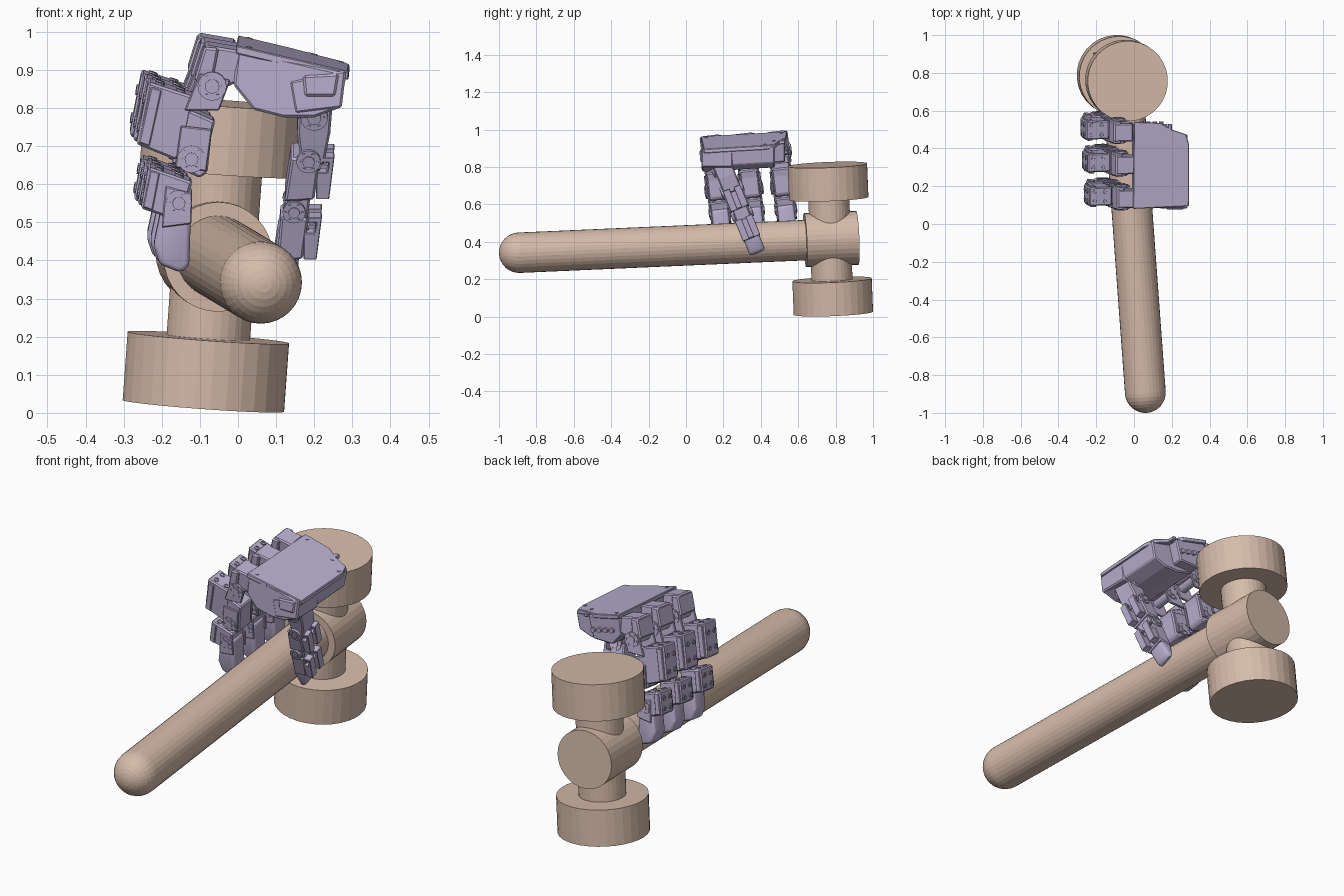
import bpy, bmesh, math
from mathutils import Matrix, Vector

if "Cube" in bpy.data.objects:
    bpy.data.objects.remove(bpy.data.objects["Cube"])


def material(name, color):
    m = bpy.data.materials.new(name)
    m.diffuse_color = color
    m.use_nodes = True
    m.node_tree.nodes["Principled BSDF"].inputs["Base Color"].default_value = m.diffuse_color
    return m


TAN = material("tan", (0.67, 0.50, 0.40, 1))
LILAC = material("lilac", (0.48, 0.43, 0.62, 1))


def finish(name, bm, mat, bevel=0, segs=1):
    bmesh.ops.remove_doubles(bm, verts=bm.verts, dist=1e-5)
    bmesh.ops.recalc_face_normals(bm, faces=bm.faces)
    me = bpy.data.meshes.new(name)
    bm.to_mesh(me)
    bm.free()
    ob = bpy.data.objects.new(name, me)
    bpy.context.collection.objects.link(ob)
    me.materials.append(mat)
    if bevel:
        mod = ob.modifiers.new("bevel", 'BEVEL')
        mod.width, mod.segments = bevel, segs
        if segs > 1:
            for p in me.polygons:
                p.use_smooth = True
    return ob


def lathe(name, profile, origin, direction, n=32, mat=TAN):
    """Revolve (radius, height) points about an axis."""
    bm = bmesh.new()
    rot = Vector(direction).to_track_quat('Z', 'Y').to_matrix()
    rings = []
    for r, h in profile:
        rings.append([bm.verts.new(Vector(origin) + rot @ Vector(
            (r * math.cos(2 * math.pi * i / n), r * math.sin(2 * math.pi * i / n), h)))
            for i in range(n)])
    for a, b in zip(rings, rings[1:]):
        for i in range(n):
            j = (i + 1) % n
            bm.faces.new((a[i], a[j], b[j], b[i]))
    for ring in (rings[0], rings[-1]):
        bm.faces.new(ring)
    return finish(name, bm, mat)


def prism(name, pts, y0, y1, M=Matrix(), bevel=0.006, segs=1):
    """Extrude an x-z outline from y0 to y1, then place it with M."""
    bm = bmesh.new()
    a, b = [[bm.verts.new(M @ Vector((x, y, z))) for x, z in pts] for y in (y0, y1)]
    bm.faces.new(a)
    bm.faces.new(b)
    for i in range(len(pts)):
        j = (i + 1) % len(pts)
        bm.faces.new((a[i], a[j], b[j], b[i]))
    return finish(name, bm, LILAC, bevel, segs)


def circle(x, z, r, n=16):
    return [(x + r * math.cos(2 * math.pi * i / n), z + r * math.sin(2 * math.pi * i / n))
            for i in range(n)]


def turn(x, y, z, angle):
    """Tilt about the x axis with the part's own y = 0 placed at y."""
    return Matrix.Translation((x, y, z)) @ Matrix.Rotation(angle, 4, 'X') @ Matrix.Translation((0, 0, -z))


def joint(name, x, z, r, w, M):
    """Hinge: round side plates with a raised hub and screw dots."""
    for s in (-1, 1):
        side = lambda label, pts, a, b: prism(name + label, pts, *sorted((s * a, s * b)), M, 0)
        side("_plate", circle(x, z, r), w - 0.010, w)
        side("_hub", circle(x, z, r * 0.5, 12), w, w + 0.004)
        for k in range(6):
            t = k * math.pi / 3
            side("_screw", circle(x + 0.75 * r * math.cos(t), z + 0.75 * r * math.sin(t), r * 0.13, 6),
                 w, w + 0.003)
    prism(name + "_pin", circle(x, z, r * 0.7), -w, w, M, 0)


def screws(name, p, q, w, M):
    """Four studs on the outer face between outline points p and q."""
    p, q = Vector((p[0], 0, p[1])), Vector((q[0], 0, q[1]))
    d = (q - p).normalized()
    n = Vector((-d.z, 0, d.x))
    for f in (0.25, 0.7):
        for y in (-w, w):
            o = p.lerp(q, f) + Vector((0, y, 0))
            lathe(name, [(0.012, -0.004), (0.012, 0.005), (0.006, 0.005), (0.006, 0.001)],
                  M @ o, M.to_3x3() @ n, 10, LILAC)


# Hammer head: two drums on a neck, with the collar crossing it
centre = Vector((-0.062, 0.772, 0.415))
head_axis = (0.045, -0.025, 0.62)
R, N, L, D = 0.213, 0.11, 0.398, 0.218
lathe("hammer_head", [(R, -L), (R, -D), (N, -D), (N, D), (R, D), (R, L)], centre, head_axis)
butt = Vector((0.06, -0.892, 0.342))
shaft = centre - butt
lathe("handle_collar", [(0.144, -0.136), (0.144, 0.145)], centre, shaft)
# Handle with a domed end
dome = [(0.108 * math.sin(math.pi / 2 * i / 8), -0.108 * math.cos(math.pi / 2 * i / 8))
        for i in range(9)]
dome[0] = (0.0015, -0.108)
lathe("handle", dome + [(0.108, shaft.length)], butt, shaft)

# Palm cover: flat sloping plate seen from the top
slope = Matrix(((1, 0, 0, 0), (0, 0, 1, 0), (-0.235, 1, 0.06, 0.958), (0, 0, 0, 1)))
prism("palm_cover", [(-0.005, 0.08), (0.29, 0.095), (0.292, 0.42), (0.275, 0.475), (0.20, 0.50),
                     (0.14, 0.535), (0.0, 0.54)], -0.022, 0, slope, 0.003)
for x, y in ((0.03, 0.11), (0.27, 0.42), (0.03, 0.51), (0.20, 0.47)):
    prism("cover_screw", circle(x, y, 0.008, 10), 0, 0.003, slope, 0)
# Palm body: front outline pulled back
rise = Matrix(((1, 0, 0, 0), (0, 1, 0, 0), (0, 0.06, 1, -0.005), (0, 0, 0, 1)))
prism("palm_body", [(0.0, 0.955), (0.285, 0.89), (0.268, 0.80), (0.20, 0.775), (0.12, 0.775),
                    (0.04, 0.795), (-0.012, 0.86)], 0.086, 0.475, rise)
prism("palm_rear", [(0.0, 0.95), (0.18, 0.91), (0.15, 0.80), (0.04, 0.80), (-0.01, 0.86)],
      0.47, 0.53, rise)
lathe("palm_front_screw", [(0.008, 0), (0.008, 0.005)], (0.095, 0.088, 0.925), (0, -1, 0), 12, LILAC)
for i in range(4):
    lathe("rear_connector", [(0.012, 0), (0.012, 0.018)], (0.04 + i * 0.035, 0.525, 0.90 - i * 0.008),
          (0, 1, 0), 10, LILAC)
prism("cable_tab", [(0.18, 0.49), (0.20, 0.49), (0.20, 0.53), (0.18, 0.53)], -0.02, 0.0, slope, 0.003)

# Three fingers
servo_a = [(-0.235, 0.875), (-0.115, 0.835), (-0.145, 0.685), (-0.165, 0.668), (-0.267, 0.71)]
servo_b = [(-0.235, 0.65), (-0.12, 0.61), (-0.15, 0.505), (-0.255, 0.54)]
for k, y in enumerate((0.152, 0.33, 0.503)):
    M = turn(-0.009 * k, y, 0.8, math.radians(7)) 
    M = Matrix.Translation((0, 0, 0.011 * k)) @ M
    # knuckle
    prism("knuckle_motor", [(-0.085, 0.972), (0.012, 0.955), (0.012, 0.88), (-0.03, 0.86),
                            (-0.108, 0.89)], -0.048, 0.048, M)
    prism("knuckle_cap", [(-0.088, 0.968), (-0.05, 0.964), (-0.07, 0.86), (-0.115, 0.88)],
          -0.06, 0.06, M)
    for s in (-1, 1):
        yy = sorted((s * 0.05, s * 0.062))
        prism("knuckle_bracket", [(-0.10, 0.90), (-0.02, 0.88), (-0.05, 0.80), (-0.14, 0.80)], *yy, M, 0.003)
        prism("middle_bracket", [(-0.15, 0.76), (-0.068, 0.75), (-0.083, 0.64), (-0.165, 0.65)], *yy, M, 0.003)
        prism("tip_bracket", [(-0.19, 0.60), (-0.12, 0.58), (-0.122, 0.50), (-0.20, 0.49)],
              *sorted((s * 0.044, s * 0.054)), M, 0.003)
        # raised frames on the motor sides
        prism("motor_rim", [(-0.228, 0.862), (-0.20, 0.853), (-0.232, 0.705), (-0.26, 0.715)],
              *sorted((s * 0.045, s * 0.056)), M, 0.003)
        prism("motor_rim", [(-0.23, 0.642), (-0.205, 0.635), (-0.224, 0.535), (-0.25, 0.545)],
              *sorted((s * 0.045, s * 0.056)), M, 0.003)
    joint("knuckle_joint", -0.068, 0.865, 0.038, 0.066, M)
    # upper segment
    prism("upper_motor", servo_a, -0.049, 0.049, M)
    screws("upper_motor_screw", servo_a[0], servo_a[1], 0.025, M)
    screws("upper_motor_screw", servo_a[4], servo_a[0], 0.025, M)
    prism("upper_link", [(-0.15, 0.81), (-0.06, 0.77), (-0.07, 0.73), (-0.08, 0.635), (-0.10, 0.62),
                         (-0.165, 0.65)], -0.048, 0.048, M)
    joint("middle_joint", -0.122, 0.672, 0.036, 0.065, M)
    # lower segment
    prism("lower_motor", servo_b, -0.049, 0.049, M)
    screws("lower_motor_screw", servo_b[0], servo_b[1], 0.025, M)
    screws("lower_motor_screw", servo_b[3], servo_b[0], 0.025, M)
    joint("tip_joint", -0.155, 0.555, 0.034, 0.057, M)
    prism("fingertip", [(-0.19, 0.59), (-0.122, 0.57), (-0.128, 0.385), (-0.15, 0.368),
                        (-0.205, 0.39), (-0.222, 0.44)], -0.045, 0.045, M, 0.018, 3)

# Thumb
prism("thumb_mount", [(0.135, 0.87), (0.284, 0.90), (0.272, 0.80), (0.15, 0.785)], 0.082, 0.25)
prism("thumb_mount_cap", [(0.17, 0.885), (0.265, 0.89), (0.255, 0.83), (0.175, 0.83)], 0.076, 0.09)
T = turn(0, 0.218, 0.75, math.radians(22))
prism("thumb_base_motor", [(0.16, 0.86), (0.25, 0.855), (0.242, 0.75), (0.225, 0.66), (0.165, 0.67),
                           (0.155, 0.75)], -0.05, 0.05, T)
upper = [(0.14, 0.685), (0.215, 0.68), (0.20, 0.565), (0.122, 0.56)]
lower = [(0.112, 0.515), (0.185, 0.51), (0.17, 0.395), (0.102, 0.39)]
prism("thumb_upper_motor", upper, -0.056, 0.056, T)
prism("thumb_link", [(0.13, 0.60), (0.195, 0.60), (0.18, 0.49), (0.115, 0.49)], -0.042, 0.042, T)
prism("thumb_lower_motor", lower, -0.05, 0.05, T)
screws("thumb_motor_screw", upper[1], upper[2], 0.03, T)
screws("thumb_motor_screw", lower[1], lower[2], 0.026, T)
joint("thumb_base_joint", 0.20, 0.80, 0.036, 0.062, T)
joint("thumb_upper_joint", 0.185, 0.675, 0.032, 0.06, T)
joint("thumb_lower_joint", 0.147, 0.53, 0.030, 0.056, T)
# outer cable clips: open frames standing off the motors
for x, z in ((0.205, 0.565), (0.172, 0.395)):
    clip = [(x, z), (x + 0.034, z), (x + 0.048, z + 0.118), (x + 0.012, z + 0.118),
            (x + 0.011, z + 0.104), (x + 0.034, z + 0.104), (x + 0.029, z + 0.075), (x, z + 0.075)]
    for s in (-1, 1):
        prism("thumb_clip", clip, *sorted((s * 0.012, s * 0.05)), T, 0.002)
prism("thumb_tip", [(0.108, 0.49), (0.168, 0.48), (0.158, 0.37), (0.14, 0.315), (0.112, 0.303),
                    (0.092, 0.38)], -0.044, 0.044, T, 0.024, 3)
